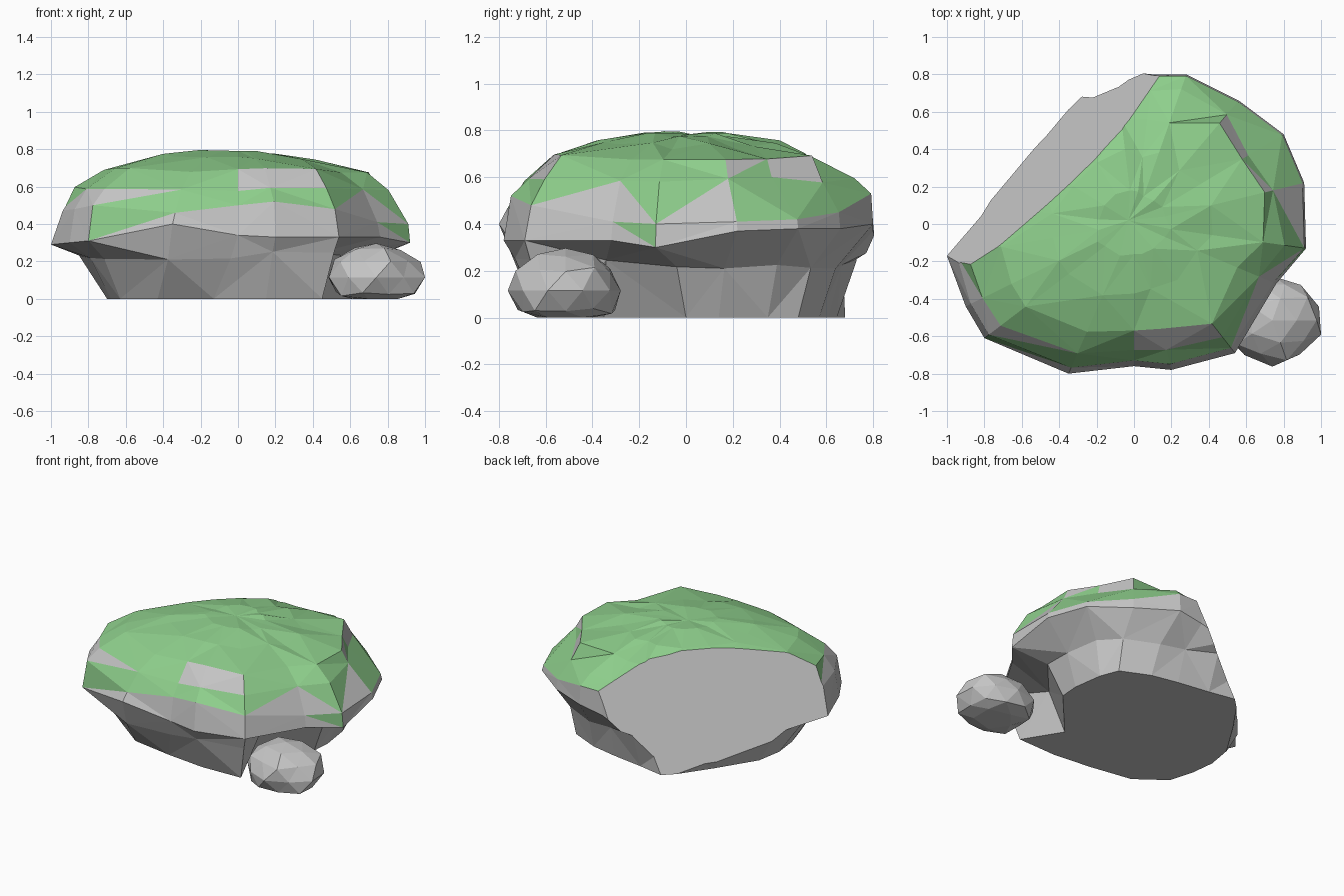
import bpy
import bmesh
import random
from mathutils import Vector

cube = bpy.data.objects.get("Cube")
if cube:
    bpy.data.objects.remove(cube, do_unlink=True)

random.seed(4)


def make_material(name, colour):
    mat = bpy.data.materials.new(name)
    mat.use_nodes = True
    mat.diffuse_color = (*colour, 1)
    mat.node_tree.nodes["Principled BSDF"].inputs["Base Color"].default_value = (*colour, 1)
    return mat


STONE = make_material("stone grey", (0.56, 0.56, 0.56))
MOSS = make_material("moss green", (0.27, 0.62, 0.26))


def finish(bm, name, materials):
    bmesh.ops.recalc_face_normals(bm, faces=bm.faces[:])
    mesh = bpy.data.meshes.new(name)
    bm.to_mesh(mesh)
    bm.free()
    for mat in materials:
        mesh.materials.append(mat)
    obj = bpy.data.objects.new(name, mesh)
    bpy.context.scene.collection.objects.link(obj)
    return obj


def wobble(amount):
    return random.uniform(-amount, amount)


# Widest outline and footprint of the boulder, column by column
outline = [(.92, -.13), (.91, .22), (.8, .48), (.56, .66), (.28, .8), (.1, .8),
           (-.1, .82), (-.45, .74), (-.75, .47), (-.93, .12), (-1, -.17), (-.9, -.44),
           (-.8, -.61), (-.35, -.8), (0, -.76), (.2, -.78), (.54, -.69), (.76, -.32)]
footprint = [(.6, 0), (.61, .14), (.58, .35), (.53, .48), (.33, .57), (.14, .61),
             (-.09, .645), (-.3, .685), (-.5, .4), (-.67, .13), (-.7, -.05), (-.68, -.22),
             (-.63, -.39), (-.43, -.54), (-.13, -.59), (.15, -.62), (.45, -.61), (.29, -.35)]
count = len(outline)
front = range(13, 17)

# Height of the overhanging lip, and height and share of the lower moss line
lip_z = [.3, .37, .38, .38, .4, .37, .3, .3, .3, .3, .29, .3, .31, .4, .34, .33, .33, .33]
moss_z = [.4, .41, .42, .45, .53, .53, .5, .5, .5, .5, .47, .48, .5, .46, .5, .52, .48, .41]
moss_share = [.99] * 10 + [.95, .97, .97] + [.96] * 4 + [.98]

# Share of the outline at the ledge and at the crest above it
ledge = [.87, .82, .76, .88, .9] + [.89] * 6 + [.9, .89, .87, .88, .87, .88, .88]
crest = [.74, .77, .72, .82, .68] + [.69] * 5 + [.72] * 3 + [.73, .74, .72, .77, .73]

# Upper rings: shares, height, roughness
upper_rings = [(ledge, .59, .008), (crest, .685, .01),
               ([.46] * count, .76, .03), ([.2] * count, .79, .02)]


def build_boulder():
    bm = bmesh.new()
    rings = [[bm.verts.new((x, y, 0)) for x, y in footprint]]

    # Undercut between the footprint and the overhang
    undercut = []
    for i, (foot, edge) in enumerate(zip(footprint, outline)):
        blend = .7 if i in front else .3 if i < 6 or i > 16 else .5
        p = Vector(foot).lerp(Vector(edge), blend)
        undercut.append(bm.verts.new((p.x, p.y, .23 + wobble(.025))))
    rings.append(undercut)

    # Lip and lower moss line
    rings.append([bm.verts.new((x, y, z)) for (x, y), z in zip(outline, lip_z)])
    rings.append([bm.verts.new((x * s, y * s, z))
                  for (x, y), z, s in zip(outline, moss_z, moss_share)])

    # Domed top, falling a little to the left
    for shares, height, rough in upper_rings:
        ring = []
        for (x, y), share in zip(outline, shares):
            s = share + wobble(rough)
            z = height + wobble(.015 if share > .4 else .008)
            if share < .5:
                z -= .07 * max(0, x * s)
            ring.append(bm.verts.new((x * s, y * s, z)))
        rings.append(ring)

    # Moss covers the upper bands, with bare patches and a few runs below
    bare = {(3, 11, 0), (3, 11, 1), (3, 12, 1), (3, 10, 0), (3, 16, 0), (3, 17, 0), (3, 0, 0),
            (4, 14, 0), (4, 14, 1), (4, 15, 0), (4, 15, 1), (4, 1, 1), (4, 2, 0), (4, 2, 1)}
    runs = {(2, 12, 1), (2, 17, 1)}

    for band in range(len(rings) - 1):
        low, high = rings[band], rings[band + 1]
        for i in range(count):
            j = (i + 1) % count
            if (i + band + (band < 3)) % 2:
                halves = [(low[i], low[j], high[j]), (low[i], high[j], high[i])]
            else:
                halves = [(low[i], low[j], high[i]), (low[j], high[j], high[i])]
            for half, corners in enumerate(halves):
                key = (band, i, half)
                face = bm.faces.new(corners)
                face.material_index = int((band >= 3 and key not in bare) or key in runs)

    # Crown and underside
    crown = bm.verts.new((-.03, .02, .785))
    for i in range(count):
        bm.faces.new((rings[-1][i], rings[-1][(i + 1) % count], crown)).material_index = 1
    bm.faces.new(rings[0][::-1])

    # Broad flat cleft on the back right
    bmesh.ops.bisect_plane(bm, geom=bm.verts[:] + bm.edges[:] + bm.faces[:], dist=1e-5,
                           plane_co=(-.29, .67, 0), plane_no=(-.646, .672, .365),
                           clear_outer=True)
    rim = [e for e in bm.edges if e.is_boundary]
    filled = bmesh.ops.holes_fill(bm, edges=rim, sides=0)
    for face in filled["faces"]:
        face.material_index = 0
    return finish(bm, "mossy_boulder", [STONE, MOSS])


def build_small_rock():
    bm = bmesh.new()
    bmesh.ops.create_icosphere(bm, subdivisions=2, radius=1)
    for v in bm.verts:
        p = v.co * (1 + wobble(.07))
        v.co = (min(.74 + p.x * .26, 1), -.515 + p.y * .235, max(.115 + p.z * .18, 0))
    # Level resting face
    bmesh.ops.dissolve_limit(bm, angle_limit=.01, verts=bm.verts[:], edges=bm.edges[:])
    return finish(bm, "small_rock", [STONE])


build_boulder()
build_small_rock()
